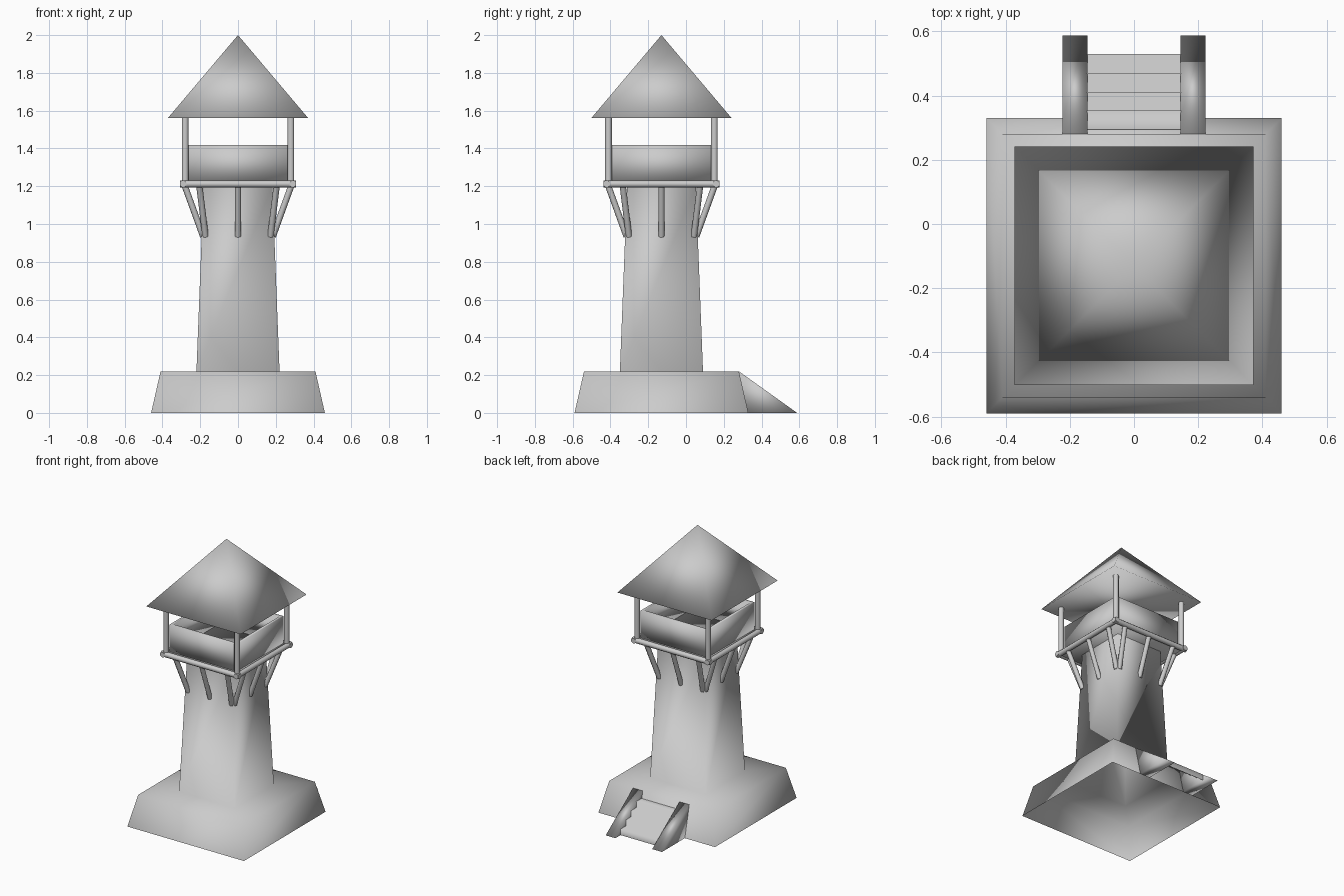
import bpy, bmesh, math
from mathutils import Vector, Matrix

if "Cube" in bpy.data.objects:
    bpy.data.objects.remove(bpy.data.objects["Cube"])

CY = -0.13  # tower axis in y


def finish(name, bm, closed=True):
    if closed:
        bmesh.ops.recalc_face_normals(bm, faces=bm.faces)
    me = bpy.data.meshes.new(name)
    bm.to_mesh(me)
    bm.free()
    for p in me.polygons:
        p.use_smooth = True
    ob = bpy.data.objects.new(name, me)
    bpy.context.collection.objects.link(ob)
    return ob


def loft(name, rings, cap_start=False, cap_end=False, loop=False):
    """Square rings (half size, z) joined into a four-sided shell."""
    bm = bmesh.new()
    rows = [[bm.verts.new((sx * h, CY + sy * h, z))
             for sx, sy in ((-1, -1), (1, -1), (1, 1), (-1, 1))] for h, z in rings]
    pairs = list(zip(rows, rows[1:] + rows[:1])) if loop else list(zip(rows, rows[1:]))
    for a, b in pairs:
        for i in range(4):
            j = (i + 1) % 4
            bm.faces.new((a[i], a[j], b[j], b[i]))
    if cap_start:
        bm.faces.new(rows[0][::-1])
    if cap_end:
        bm.faces.new(rows[-1])
    return finish(name, bm)


def rod(name, a, b, r, sides=8):
    a, b = Vector(a), Vector(b)
    bm = bmesh.new()
    d = b - a
    m = Matrix.Translation((a + b) / 2) @ d.to_track_quat('Z', 'Y').to_matrix().to_4x4()
    m = m @ Matrix.Rotation(math.pi / sides, 4, 'Z')
    bmesh.ops.create_cone(bm, cap_ends=True, segments=sides, radius1=r, radius2=r,
                          depth=d.length, matrix=m)
    ob = finish(name, bm)
    bpy.context.view_layer.objects.active = ob
    ob.select_set(True)
    bpy.ops.object.shade_smooth_by_angle(angle=math.radians(50))
    ob.select_set(False)


def extrude_x(name, profile, x0, x1, closed):
    bm = bmesh.new()
    L = [bm.verts.new((x0, y, z)) for y, z in profile]
    R = [bm.verts.new((x1, y, z)) for y, z in profile]
    n = len(profile)
    for i in range(n if closed else n - 1):
        j = (i + 1) % n
        bm.faces.new((L[i], R[i], R[j], L[j]))
    if closed:
        bm.faces.new(L)
        bm.faces.new(R[::-1])
    return finish(name, bm, closed)


# base and tower body as one shell, open underneath
loft("base_and_tower", [(0.46, 0), (0.41, 0.22), (0.22, 0.22), (0.182, 1.2)])

# lookout floor, parapet walls, roof
loft("lookout_floor", [(0.29, 1.2), (0.29, 1.225)], True, True)
loft("parapet", [(0.265, 1.22), (0.265, 1.418), (0.245, 1.418), (0.245, 1.22)], loop=True)

bm = bmesh.new()
base = [bm.verts.new((sx * 0.372, CY + sy * 0.372, 1.56))
        for sx, sy in ((-1, -1), (1, -1), (1, 1), (-1, 1))]
tip = bm.verts.new((0, CY, 2.0))
for i in range(4):
    bm.faces.new((base[i], base[(i + 1) % 4], tip))
bm.faces.new(base[::-1])
finish("roof", bm)

# edge beams, corner posts and slanted braces on each side
for k in range(4):
    rot = Matrix.Translation((0, CY, 0)) @ Matrix.Rotation(k * math.pi / 2, 4, 'Z')
    rod(f"edge_beam_{k}", rot @ Vector((-0.308, -0.29, 1.212)),
        rot @ Vector((0.308, -0.29, 1.212)), 0.019)
    rod(f"corner_post_{k}", rot @ Vector((-0.28, -0.28, 1.21)),
        rot @ Vector((-0.28, -0.28, 1.565)), 0.019)
    for s in (-1, 0, 1):
        rod(f"brace_{k}_{s + 1}", rot @ Vector((s * 0.172, -0.185, 0.935)),
            rot @ Vector((s * 0.205, -0.283, 1.205)), 0.0165)

# stair side walls
for s in (-1, 1):
    extrude_x("stair_side_wall", [(0.28, 0.22), (0.588, 0), (0.33, 0)],
              s * 0.145, s * 0.222, True)

# stair treads as a stepped strip
steps = [(0.53, 0)]
for i in range(4):
    z = 0.043 * (i + 1)
    steps += [(0.53 - 0.059 * i, z), (0.53 - 0.059 * (i + 1), z)]
extrude_x("stair_treads", steps, -0.146, 0.146, False)
